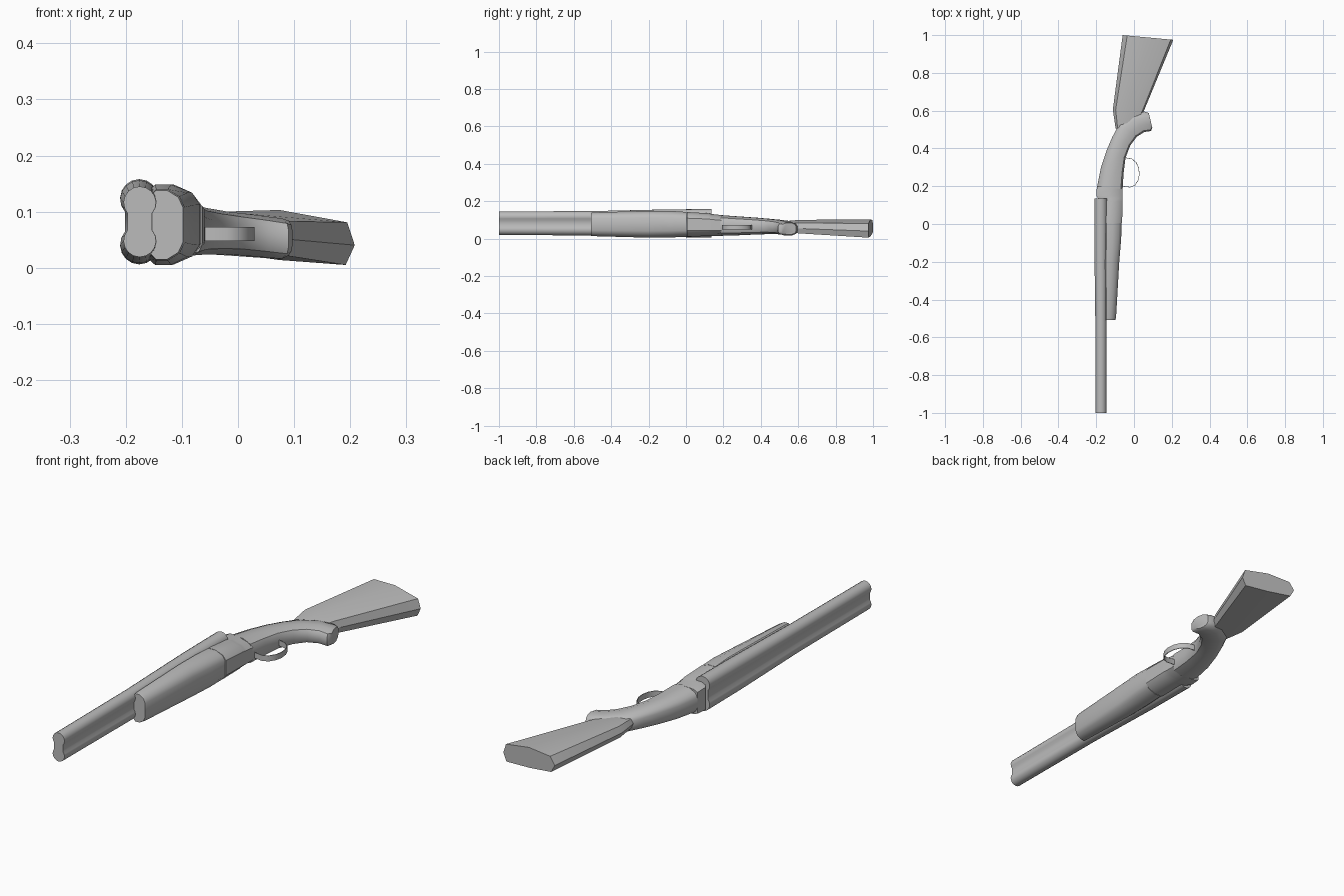
import bpy, bmesh, math

gray = bpy.data.materials.new("plain gray")
gray.diffuse_color = (0.5, 0.5, 0.5, 1)


def finish(name, bm, angle):
    bmesh.ops.recalc_face_normals(bm, faces=bm.faces)
    me = bpy.data.meshes.new(name)
    bm.to_mesh(me)
    bm.free()
    ob = bpy.data.objects.new(name, me)
    bpy.context.collection.objects.link(ob)
    me.materials.append(gray)
    bpy.context.view_layer.objects.active = ob
    ob.select_set(True)
    bpy.ops.object.shade_smooth_by_angle(angle=math.radians(angle))
    ob.select_set(False)
    return ob


def skin(name, rings, angle=35):
    """Bridge equal-sized rings of points and cap both ends."""
    bm = bmesh.new()
    vs = [[bm.verts.new(p) for p in r] for r in rings]
    n = len(vs[0])
    for a, b in zip(vs, vs[1:]):
        for i in range(n):
            bm.faces.new((a[i], a[(i + 1) % n], b[(i + 1) % n], b[i]))
    bm.faces.new(vs[0])
    bm.faces.new(vs[-1])
    return finish(name, bm, angle)


def loft(name, sections, profile, angle=35):
    """Section = left x, left y, right x, right y, low z, high z."""
    rings = []
    for lx, ly, rx, ry, z0, z1 in sections:
        rings.append([(lx + (rx - lx) * t, ly + (ry - ly) * t,
                       (z0 + z1) / 2 + s * (z1 - z0) / 2) for t, s in profile])
    return skin(name, rings, angle)


def mirrored(half):
    return half + [(t, -s) for t, s in reversed(half)]


# Side-by-side barrels: one figure-eight tube, swelling at the breech
def barrel_ring(y, r, cx, half):
    pts = []
    for sign in (1, -1):
        for k in range(13):
            a = math.radians(-42 + 264 * k / 12) + (0 if sign > 0 else math.pi)
            pts.append((cx + r * math.cos(a), y, 0.082 + sign * half + r * math.sin(a)))
    return pts


skin("barrels", [barrel_ring(-1, 0.029, -0.175, 0.034),
                 barrel_ring(-0.5, 0.030, -0.175, 0.035),
                 barrel_ring(-0.1, 0.034, -0.176, 0.040),
                 barrel_ring(0.135, 0.034, -0.176, 0.042)], 50)

# Fore-end and receiver share a chamfered profile
block = mirrored([(0, 0.85), (0.15, 1), (0.5, 1), (0.85, 0.8), (1, 0.5)])
loft("fore_end", [(-0.155, -0.507, -0.098, -0.507, 0.015, 0.138),
                  (-0.155, -0.495, -0.095, -0.495, 0.013, 0.140),
                  (-0.16, -0.2, -0.078, -0.2, 0.005, 0.148),
                  (-0.16, -0.08, -0.068, -0.08, 0.006, 0.148),
                  (-0.16, 0.004, -0.065, 0.004, 0.010, 0.142)], block)
loft("receiver", [(-0.165, 0.006, -0.063, 0.006, 0.010, 0.142),
                  (-0.17, 0.12, -0.060, 0.12, 0.014, 0.135),
                  (-0.19, 0.135, -0.060, 0.135, 0.014, 0.132),
                  (-0.2, 0.15, -0.060, 0.15, 0.014, 0.130),
                  (-0.196, 0.2, -0.060, 0.19, 0.015, 0.125)], block)

# Wrist curling into the pistol grip
oval = mirrored([(0, 0.4), (0.07, 0.75), (0.3, 1), (0.65, 1), (0.93, 0.75), (1, 0.4)])
loft("wrist_and_grip", [(-0.196, 0.195, -0.060, 0.185, 0.015, 0.125),
                        (-0.175, 0.3, -0.055, 0.27, 0.018, 0.118),
                        (-0.145, 0.39, -0.045, 0.35, 0.022, 0.112),
                        (-0.115, 0.46, -0.02, 0.415, 0.024, 0.106),
                        (-0.078, 0.53, 0.015, 0.462, 0.024, 0.100),
                        (-0.01, 0.585, 0.055, 0.487, 0.020, 0.094),
                        (0.055, 0.595, 0.09, 0.492, 0.016, 0.088),
                        (0.078, 0.588, 0.097, 0.51, 0.022, 0.084)], oval, 40)

# Shoulder stock widening to the slanted hexagonal butt
butt = [(0, 0.2), (0.09, 0.88), (0.5, 1.0), (0.95, 0.55),
        (1, -0.28), (0.94, -1.0), (0.5, -0.82), (0.07, -0.5)]
loft("shoulder_stock", [(-0.097, 0.505, 0.02, 0.53, 0.034, 0.092),
                        (-0.112, 0.605, 0.055, 0.605, 0.028, 0.100),
                        (-0.06, 1.0, 0.208, 0.975, 0.005, 0.103)], butt, 30)

# Thin trigger guard band
path = [(-0.06, 0.2), (-0.02, 0.195), (0.005, 0.205), (0.022, 0.232), (0.028, 0.262),
        (0.025, 0.295), (0.012, 0.325), (-0.012, 0.345), (-0.055, 0.352)]
rings = []
for i, (x, y) in enumerate(path):
    a, b = path[max(i - 1, 0)], path[min(i + 1, len(path) - 1)]
    dx, dy = b[0] - a[0], b[1] - a[1]
    d = math.hypot(dx, dy)
    nx, ny = dy / d * 0.0015, -dx / d * 0.0015
    rings.append([(x + s * nx, y + s * ny, z)
                  for s, z in ((-1, 0.048), (1, 0.048), (1, 0.073), (-1, 0.073))])
skin("trigger_guard", rings, 45)
